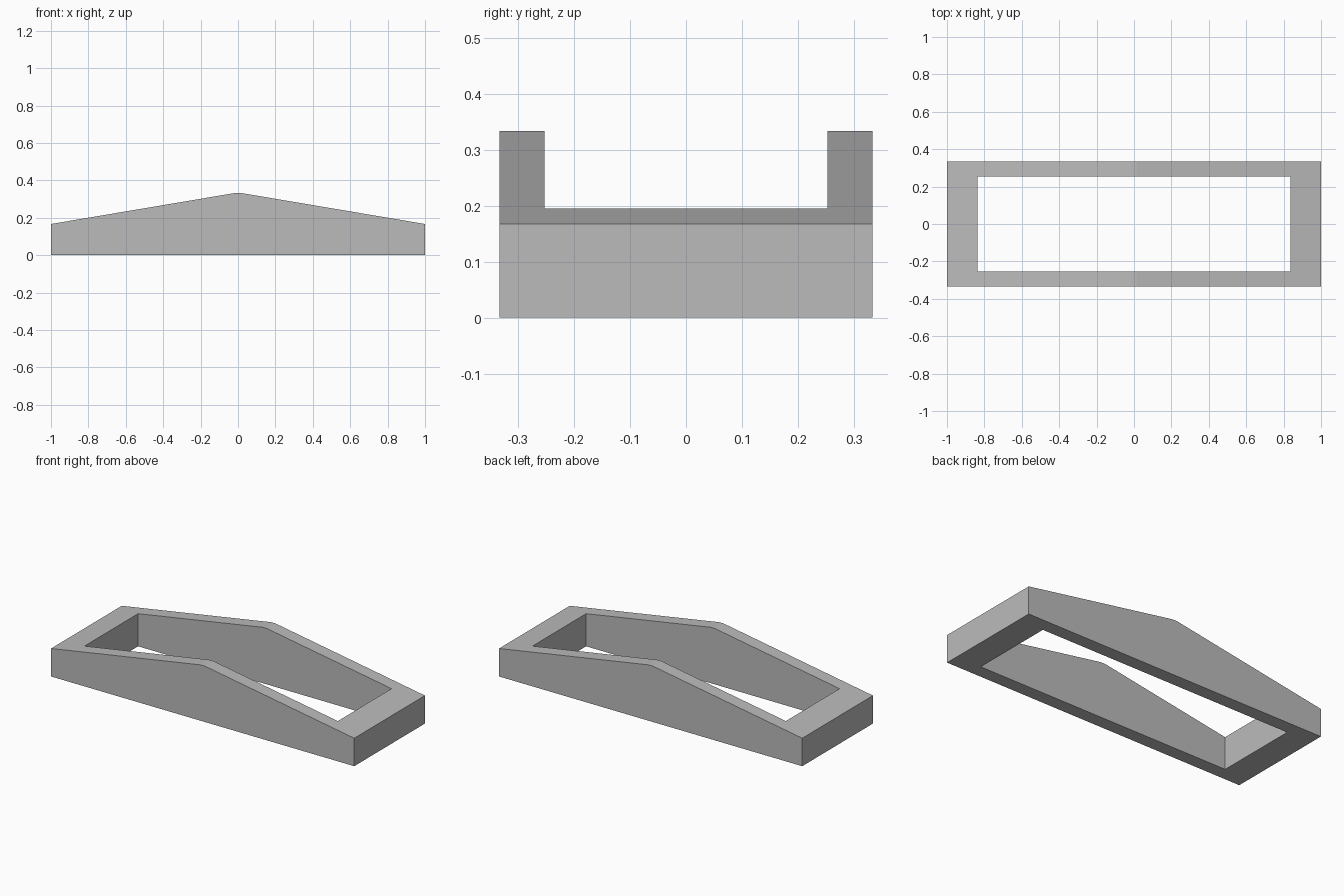
import bpy
import bmesh

cube = bpy.data.objects.get("Cube")
if cube:
    bpy.data.objects.remove(cube, do_unlink=True)

END_HEIGHT, PEAK_HEIGHT = 0.167, 0.333
RIDGE = 0.015  # half width of the small flat at the peak


def material(name, colour):
    mat = bpy.data.materials.new(name)
    mat.use_nodes = True
    mat.diffuse_color = colour
    mat.node_tree.nodes["Principled BSDF"].inputs["Base Color"].default_value = colour
    return mat


def top_height(x):
    slope = (PEAK_HEIGHT - END_HEIGHT) / (1 - RIDGE)
    return min(PEAK_HEIGHT, END_HEIGHT + slope * (1 - abs(x)))


def wall_loop(bm, half_x, half_y):
    """Plan outline of a wall, as (bottom, top) vertex pairs."""
    xs = (-half_x, -RIDGE, RIDGE, half_x)
    plan = [(x, -half_y) for x in xs] + [(x, half_y) for x in reversed(xs)]
    return [(bm.verts.new((x, y, 0)), bm.verts.new((x, y, top_height(x))))
            for x, y in plan]


# Rectangular frame with a peaked top, open through the middle
bm = bmesh.new()
outer = wall_loop(bm, 1.0, 0.333)
inner = wall_loop(bm, 0.836, 0.253)
for i in range(len(outer)):
    j = (i + 1) % len(outer)
    (ob, ot), (ob2, ot2) = outer[i], outer[j]
    (ib, it), (ib2, it2) = inner[i], inner[j]
    bm.faces.new((ob, ob2, ot2, ot))   # outer wall
    bm.faces.new((ib2, ib, it, it2))   # inner wall
    bm.faces.new((ot, ot2, it2, it))   # top
    bm.faces.new((ob2, ob, ib, ib2))   # underside
bmesh.ops.recalc_face_normals(bm, faces=bm.faces)

mesh = bpy.data.meshes.new("peaked_frame")
bm.to_mesh(mesh)
bm.free()
mesh.materials.append(material("plain grey", (0.5, 0.5, 0.5, 1)))
frame = bpy.data.objects.new("peaked_frame", mesh)
bpy.context.collection.objects.link(frame)
